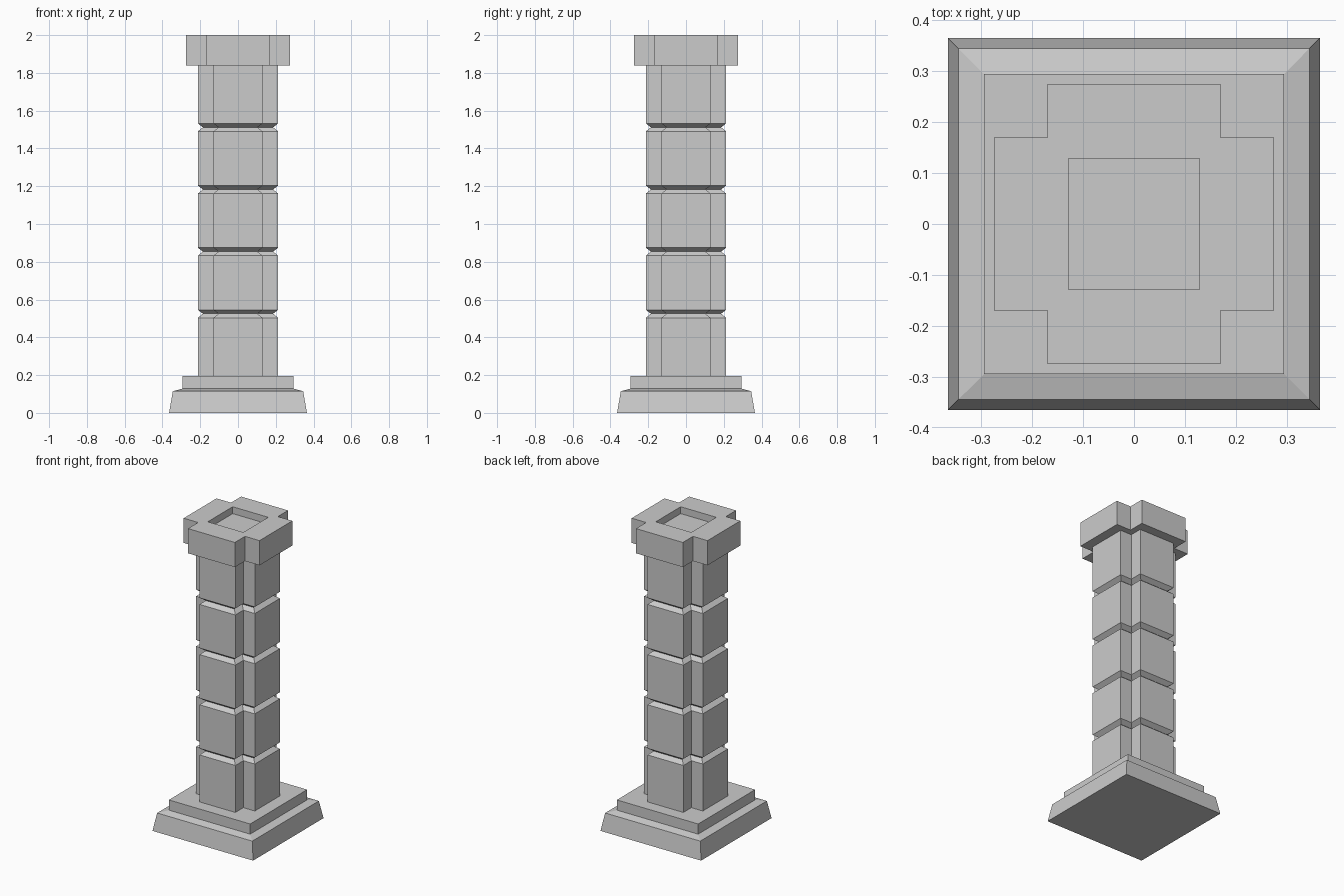
import bpy
import bmesh

default = bpy.data.objects.get("Cube")
if default:
    bpy.data.objects.remove(default, do_unlink=True)

STONE = (0.6, 0.6, 0.6, 1.0)
stone = bpy.data.materials.new("grey stone")
stone.use_nodes = True
stone.diffuse_color = STONE
stone.node_tree.nodes["Principled BSDF"].inputs["Base Color"].default_value = STONE


def square(r):
    return [(-r, -r), (r, -r), (r, r), (-r, r)]


def cross(r, a):
    """Plus-shaped outline: reach r, arm half-width a."""
    return [(-a, -r), (a, -r), (a, -a), (r, -a), (r, a), (a, a),
            (a, r), (-a, r), (-a, a), (-r, a), (-r, -a), (-a, -a)]


def loft(name, sections):
    """Skin a stack of (z, outline) sections and cap both ends."""
    bm = bmesh.new()
    rings = [[bm.verts.new((x, y, z)) for x, y in outline] for z, outline in sections]
    for low, high in zip(rings, rings[1:]):
        n = len(low)
        for i in range(n):
            j = (i + 1) % n
            bm.faces.new((low[i], low[j], high[j], high[i]))
    bm.faces.new(rings[0][::-1])
    bm.faces.new(rings[-1])
    mesh = bpy.data.meshes.new(name)
    bm.to_mesh(mesh)
    bm.free()
    mesh.materials.append(stone)
    obj = bpy.data.objects.new(name, mesh)
    bpy.context.collection.objects.link(obj)
    return obj


# Stepped square base
loft("base", [(0, square(0.365)), (0.115, square(0.345)), (0.128, square(0.295)),
              (0.195, square(0.295))])

# Cross-shaped shaft with four V grooves
REACH, ARM, INSET = 0.213, 0.13, 0.027
full = cross(REACH, ARM)
waist = cross(REACH - INSET, ARM - INSET)
sections = [(0.195, full)]
for k in range(4):
    z = 0.525 + k * 0.329
    sections += [(z - 0.022, full), (z, waist), (z + 0.021, full)]
sections.append((1.838, full))
loft("shaft", sections)

# Cross-shaped capital with a square recess cut in its top
capital = loft("capital", [(1.838, cross(0.275, 0.17)), (2.0, cross(0.275, 0.17))])
cutter = loft("recess_cutter", [(1.955, square(0.129)), (2.1, square(0.129))])
cutter.hide_render = True
cutter.hide_viewport = True
cut = capital.modifiers.new("recess", 'BOOLEAN')
cut.operation = 'DIFFERENCE'
cut.solver = 'EXACT'
cut.object = cutter
